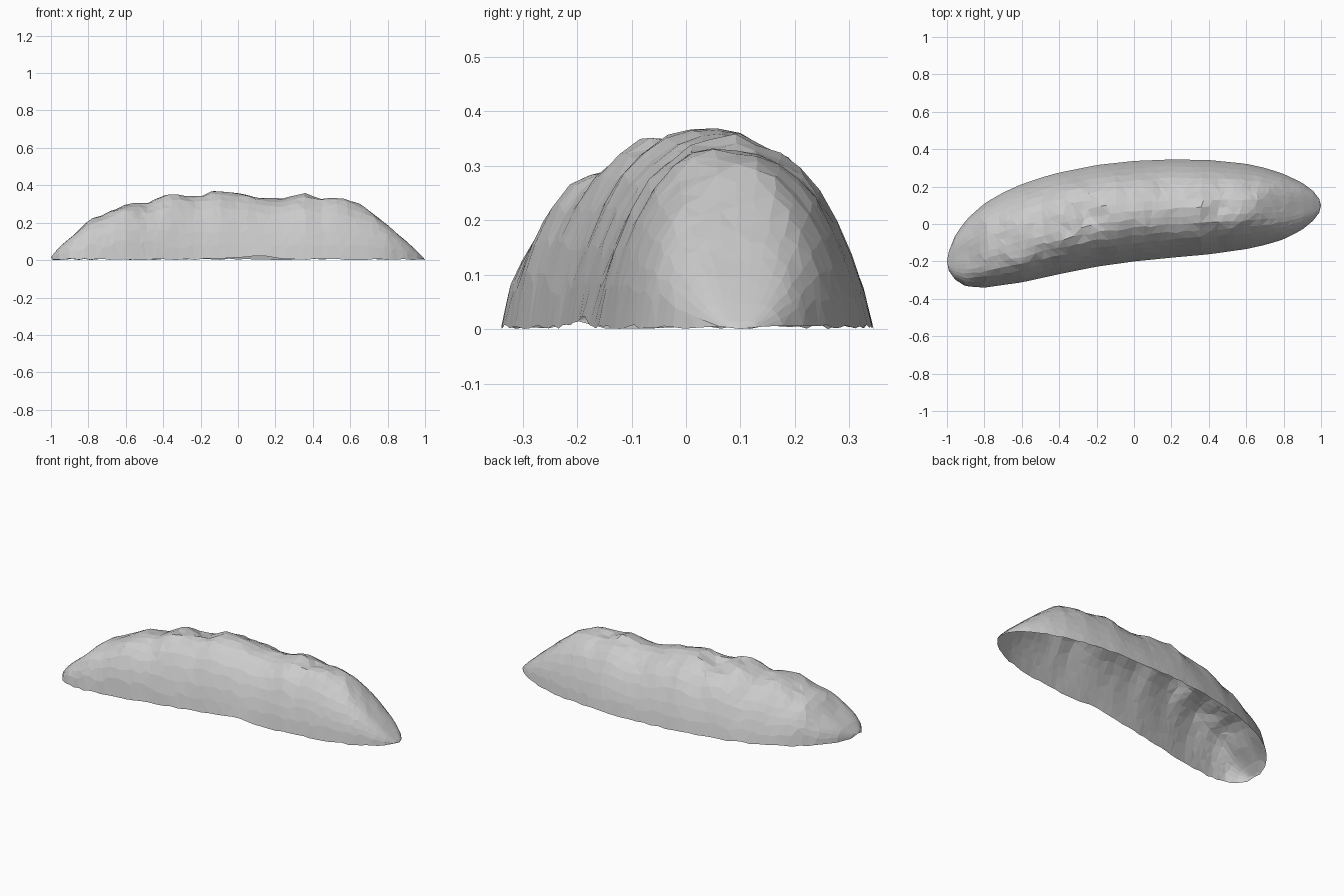
import bpy, bmesh, math, random
from mathutils import Vector, noise

if "Cube" in bpy.data.objects:
    bpy.data.objects.remove(bpy.data.objects["Cube"])

random.seed(4)

# Footprint edges and ridge height along x, read from the top and front views
BACK = [(-1, -.2), (-.985, -.12), (-.95, -.05), (-.89, .03), (-.8, .11), (-.7, .168), (-.6, .213),
        (-.5, .247), (-.4, .275), (-.2, .315), (0, .337), (.2, .345), (.4, .342), (.6, .322),
        (.7, .3), (.8, .268), (.9, .22), (.96, .175), (.99, .135), (1, .1)]
FRONT = [(-1, -.2), (-.99, -.25), (-.96, -.295), (-.9, -.333), (-.8, -.34), (-.6, -.312),
         (-.4, -.268), (-.2, -.228), (0, -.2), (.2, -.18), (.4, -.162), (.6, -.134), (.7, -.112),
         (.8, -.082), (.9, -.03), (.96, .02), (.99, .06), (1, .1)]
RIDGE = [(-1, .015), (-.97, .055), (-.92, .1), (-.87, .14), (-.8, .208), (-.7, .25), (-.6, .303),
         (-.48, .3), (-.38, .355), (-.2, .345), (-.11, .38), (0, .35), (.15, .325), (.25, .325),
         (.36, .35), (.45, .33), (.55, .332), (.67, .287), (.8, .183), (.9, .1), (.97, .035),
         (1, .004)]


def sample(table, x):
    for (x0, v0), (x1, v1) in zip(table, table[1:]):
        if x <= x1:
            return v0 + (v1 - v0) * (x - x0) / (x1 - x0)
    return table[-1][1]


def smooth(a, b, x):
    u = min(1, max(0, (x - a) / (b - a)))
    return u * u * (3 - 2 * u)


def surface_point(x, t):
    """Point on the mound; t runs from -1 (front foot) to 1 (back foot)."""
    front, back = sample(FRONT, x), sample(BACK, x)
    y = (front + back) / 2 + t * (back - front) / 2
    h = sample(RIDGE, x)
    # sections get boxier toward the blunt ends and along the front left
    full = smooth(.6, .97, abs(x))
    if t < 0:
        full = max(full, .5 * smooth(.2, .65, -x))
    n, k = 2.5 + 1.5 * full, .8 - .2 * full
    z = h * max(0, 1 - abs(t) ** n) ** k * (1 - 0.06 * t)
    # craggy top, calmer flanks
    bump = noise.noise(Vector((x * 7, y * 9, 3.1))) + .7 * noise.noise(Vector((x * 17, y * 17, 8)))
    z += bump * 0.022 * (z / 0.36) ** 1.5
    # shallow hollow on the crest
    z -= 0.03 * math.exp(-((x + .26) ** 2 + (y - .09) ** 2) / .004)
    return Vector((x, y, max(z, 0)))


COLS, ROWS = 54, 16
bm = bmesh.new()
tip_l = bm.verts.new((-1, -.2, .015))
tip_r = bm.verts.new((1, .1, 0))
grid = []
for i in range(1, COLS):
    u = -1 + 2 * i / COLS
    xc = 0.55 * u + 0.45 * math.sin(u * math.pi / 2)
    if i in (1, COLS - 1):
        xc = math.copysign(.99, u)
    column = []
    for j in range(ROWS + 1):
        s = -1 + 2 * j / ROWS
        t = 0.6 * math.sin(s * math.pi / 2) + 0.4 * s
        rim = j in (0, ROWS)
        x = xc
        if not rim and abs(xc) < .92:
            x += random.uniform(-.013, .013)
            t += random.uniform(-.02, .02)
        p = surface_point(x, t)
        if rim:
            p.z = random.uniform(0, .008)
            if j == 0:      # ragged lift of the front foot
                p.z += .02 * math.exp(-((x - .1) / .12) ** 2)
        column.append(bm.verts.new(p))
    grid.append(column)

# Skin the columns and close both ends; the underside stays open
for a, b in zip(grid, grid[1:]):
    for j in range(ROWS):
        bm.faces.new((a[j], b[j], b[j + 1], a[j + 1]))
for j in range(ROWS):
    bm.faces.new((tip_l, grid[0][j], grid[0][j + 1]))
    bm.faces.new((tip_r, grid[-1][j + 1], grid[-1][j]))
bmesh.ops.triangulate(bm, faces=bm.faces[:], quad_method='SHORT_EDGE')
bmesh.ops.recalc_face_normals(bm, faces=bm.faces[:])
if sum(f.normal.z for f in bm.faces) < 0:
    bmesh.ops.reverse_faces(bm, faces=bm.faces[:])

mesh = bpy.data.meshes.new("rock_mound")
bm.to_mesh(mesh)
bm.free()
bpy.context.collection.objects.link(bpy.data.objects.new("rock_mound", mesh))
